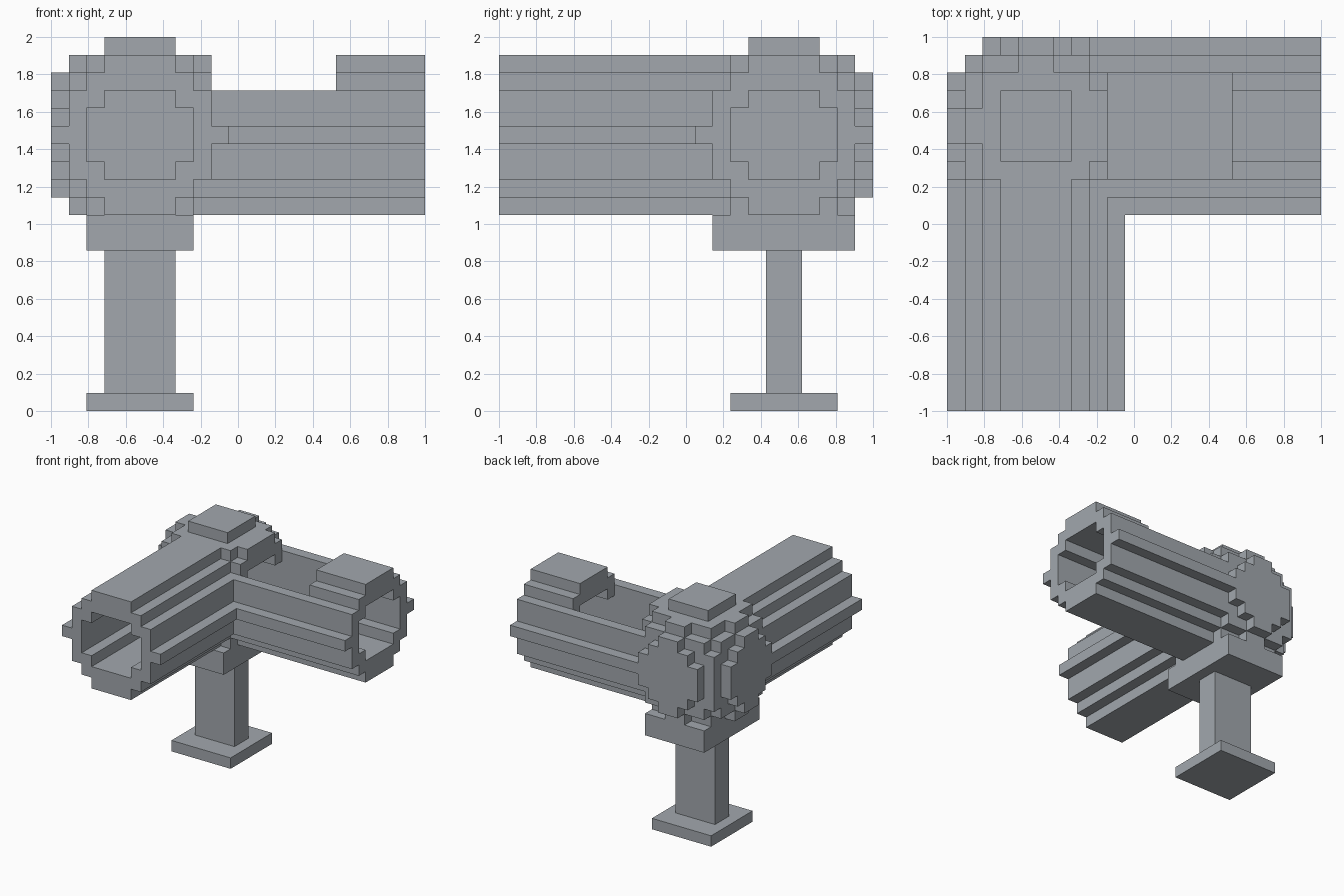
import bpy, bmesh
from mathutils import Vector

if "Cube" in bpy.data.objects:
    bpy.data.objects.remove(bpy.data.objects["Cube"])

U = 2 / 21          # edge of one block; the model is a 21-block cube
AX, AY = 5, 16      # x of the front barrel axis, y of the side barrel axis

grey = bpy.data.materials.new("stone_grey")
grey.use_nodes = True
GREY = (0.36, 0.39, 0.42, 1)
grey.diffuse_color = GREY
grey.node_tree.nodes["Principled BSDF"].inputs["Base Color"].default_value = GREY


def box(x0, x1, y0, y1, z0, z1):
    return {(x, y, z) for x in range(x0, x1) for y in range(y0, y1) for z in range(z0, z1)}


def extrude(rows, axis, a, b):
    """Sweep stepped rows (half width, z0, z1) along an axis from a to b."""
    cells = set()
    for h, z0, z1 in rows:
        if axis == "x":
            cells |= box(a, b, AY - h, AY + h, z0, z1)
        else:
            cells |= box(AX - h, AX + h, a, b, z0, z1)
    return cells


# Stepped cross-sections
SHELL = [(2, 11, 20), (3, 12, 19), (4, 13, 18), (5, 15, 16)]
BORE = [(2, 13, 18), (3, 14, 17)]
INNER_CAP = [(1, 11, 20), (3, 12, 19), (4, 13, 18)]
OUTER_CAP = [(1, 12, 19), (2, 13, 18), (3, 14, 17)]

# Open bores and the hatch above the side barrel
void = extrude(BORE, "y", 0, 19) | extrude(BORE, "x", 2, 21) | box(9, 16, 13, 19, 13, 20)

parts = {
    "base_plate": box(2, 8, 13, 19, 0, 1),
    "post": box(3, 7, 15, 17, 1, 9),
    "collar": box(2, 8, 12, 20, 9, 11),
    "top_block": box(3, 7, 14, 18, 20, 21),
    "corner_block": box(2, 8, 13, 19, 11, 20) - void,
    "back_cap": extrude(INNER_CAP, "y", 19, 20) | extrude(OUTER_CAP, "y", 20, 21),
    "side_cap": extrude(INNER_CAP, "x", 1, 2) | extrude(OUTER_CAP, "x", 0, 1),
    "front_barrel": extrude(SHELL, "y", 0, 13) - void,
    "side_barrel": extrude(SHELL, "x", 8, 21) - void,
}

# Every block belongs to one part only
taken = set()
for name in parts:
    parts[name] = parts[name] - taken
    taken |= parts[name]

DIRS = [Vector(d) for d in ((1, 0, 0), (-1, 0, 0), (0, 1, 0), (0, -1, 0), (0, 0, 1), (0, 0, -1))]


def build(name, cells):
    """Skin the exposed sides of the blocks and merge flat areas."""
    bm = bmesh.new()
    for c in sorted(cells):
        centre = Vector(c) + Vector((0.5, 0.5, 0.5))
        for n in DIRS:
            if tuple(int(c[i] + n[i]) for i in range(3)) in taken:
                continue
            u = Vector((n.y, n.z, n.x))
            v = n.cross(u)
            corners = [centre + (n + a * u + b * v) / 2
                       for a, b in ((-1, -1), (1, -1), (1, 1), (-1, 1))]
            bm.faces.new([bm.verts.new(p * U - Vector((1, 1, 0))) for p in corners])
    bmesh.ops.remove_doubles(bm, verts=bm.verts, dist=0.001)
    bmesh.ops.dissolve_limit(bm, angle_limit=0.02, verts=bm.verts, edges=bm.edges)
    mesh = bpy.data.meshes.new(name)
    bm.to_mesh(mesh)
    bm.free()
    mesh.materials.append(grey)
    bpy.context.collection.objects.link(bpy.data.objects.new(name, mesh))


for name, cells in parts.items():
    build(name, cells)
